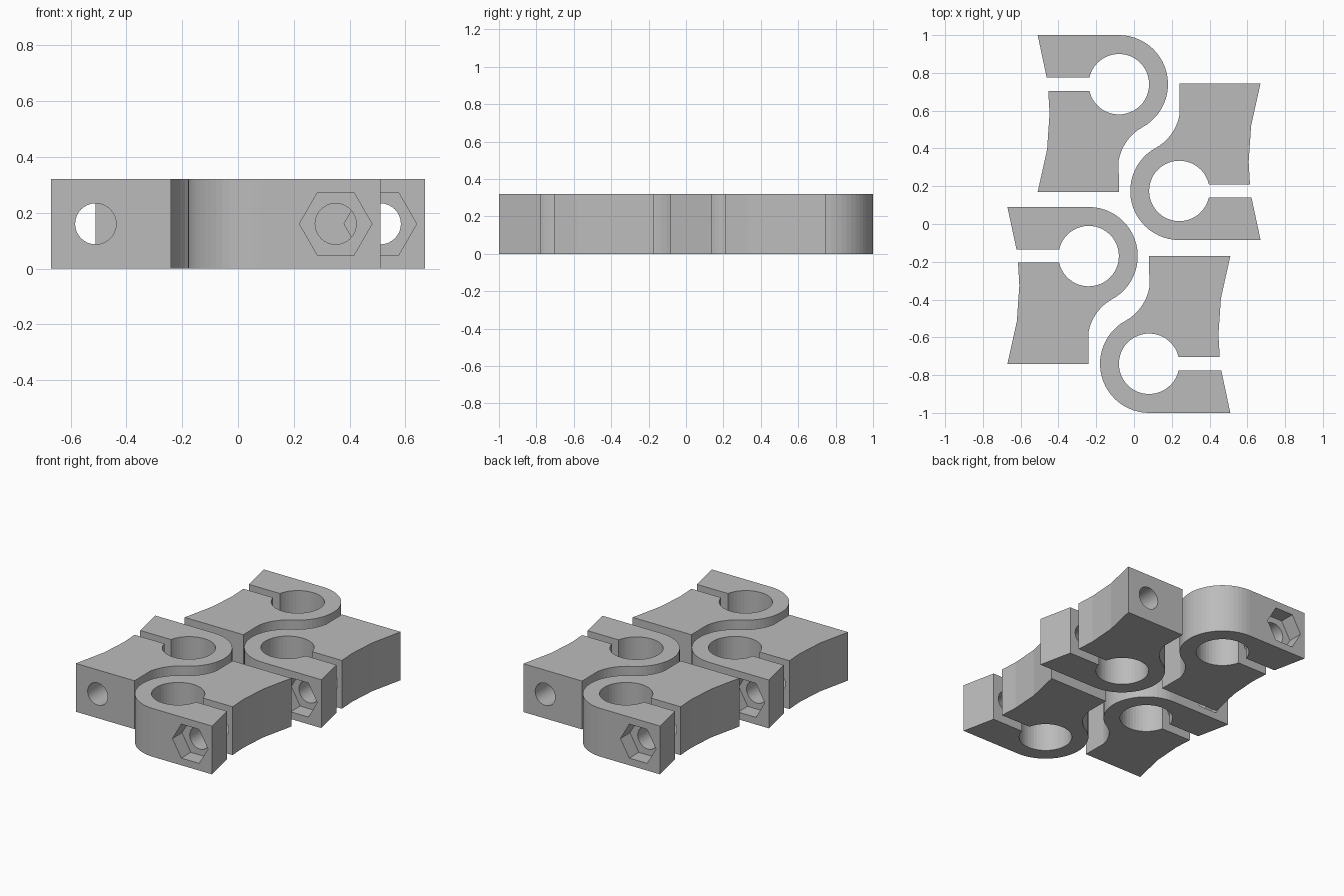
import bpy, bmesh, math
from mathutils import Matrix

if "Cube" in bpy.data.objects:
    bpy.data.objects.remove(bpy.data.objects["Cube"])

HEIGHT = 0.32
BORE, OUTER, FILLET = 0.16, 0.26, 0.252
SLOT = 0.035          # half width of the clamping slot
BOLT_X = 0.27

grey = bpy.data.materials.new("grey plastic")
grey.diffuse_color = (0.5, 0.5, 0.5, 1)
grey.use_nodes = True
grey.node_tree.nodes["Principled BSDF"].inputs["Base Color"].default_value = grey.diffuse_color


def arc(cx, cy, r, a0, a1, n):
    """Points along an arc, angles in degrees."""
    pts = []
    for i in range(n + 1):
        a = math.radians(a0 + (a1 - a0) * i / n)
        pts.append((cx + r * math.cos(a), cy + r * math.sin(a)))
    return pts


def make_object(name, bm):
    bmesh.ops.recalc_face_normals(bm, faces=bm.faces)
    mesh = bpy.data.meshes.new(name)
    bm.to_mesh(mesh)
    bm.free()
    mesh.materials.append(grey)
    obj = bpy.data.objects.new(name, mesh)
    bpy.context.collection.objects.link(obj)
    return obj


def y_prism(name, sides, radius, y0, y1):
    """Cutter running along y through the bolt axis."""
    bm = bmesh.new()
    place = (Matrix.Translation((BOLT_X, (y0 + y1) / 2, HEIGHT / 2))
             @ Matrix.Rotation(math.pi / 2, 4, 'X')
             @ Matrix.Rotation(math.pi / 2, 4, 'Z'))
    bmesh.ops.create_cone(bm, cap_ends=True, segments=sides, radius1=radius,
                          radius2=radius, depth=y1 - y0, matrix=place)
    obj = make_object(name, bm)
    obj.hide_render = True
    return obj


# Clamp outline around the bore centre, slot and bore included
mouth = math.degrees(math.asin(SLOT / BORE))
outline = [(0.43, -0.26), (0.382, -SLOT)]
outline += arc(0, 0, BORE, -mouth, mouth - 360, 44)
outline += [(0.374, SLOT), (0.367, 0.155), (0.38, 0.345), (0.43, 0.57), (0, 0.57)]
outline += arc(-0.247, 0.448, FILLET, -9.9, -61.1, 9)
outline += arc(0, 0, OUTER, 118.9, 270, 24)[1:]

bm = bmesh.new()
base = bm.faces.new([bm.verts.new((x, y, 0)) for x, y in outline])
top = bmesh.ops.extrude_face_region(bm, geom=[base])
bmesh.ops.translate(bm, vec=(0, 0, HEIGHT),
                    verts=[v for v in top["geom"] if isinstance(v, bmesh.types.BMVert)])
clamp = make_object("clamp_1", bm)

# Bolt hole and hexagonal nut pocket
cutters = [y_prism("bolt_cutter", 32, 0.0735, -0.4, 0.7),
           y_prism("nut_cutter", 6, 0.13, -0.4, -OUTER + 0.1)]
for cutter in cutters:
    mod = clamp.modifiers.new(cutter.name, 'BOOLEAN')
    mod.operation = 'DIFFERENCE'
    mod.solver = 'EXACT'
    mod.object = cutter
bpy.context.view_layer.update()
finished = bpy.data.meshes.new_from_object(
    clamp.evaluated_get(bpy.context.evaluated_depsgraph_get()))
clamp.modifiers.clear()
clamp.data = finished
for cutter in cutters:
    bpy.data.objects.remove(cutter)

# Four nested clamps, the left pair turned half way round
places = [(0.08, -0.74, 0), (0.24, 0.175, 0),
          (-0.24, -0.17, math.pi), (-0.08, 0.74, math.pi)]
for i, (x, y, turn) in enumerate(places):
    obj = clamp
    if i:
        obj = bpy.data.objects.new(f"clamp_{i + 1}", finished)
        bpy.context.collection.objects.link(obj)
    obj.location = (x, y, 0)
    obj.rotation_euler = (0, 0, turn)
